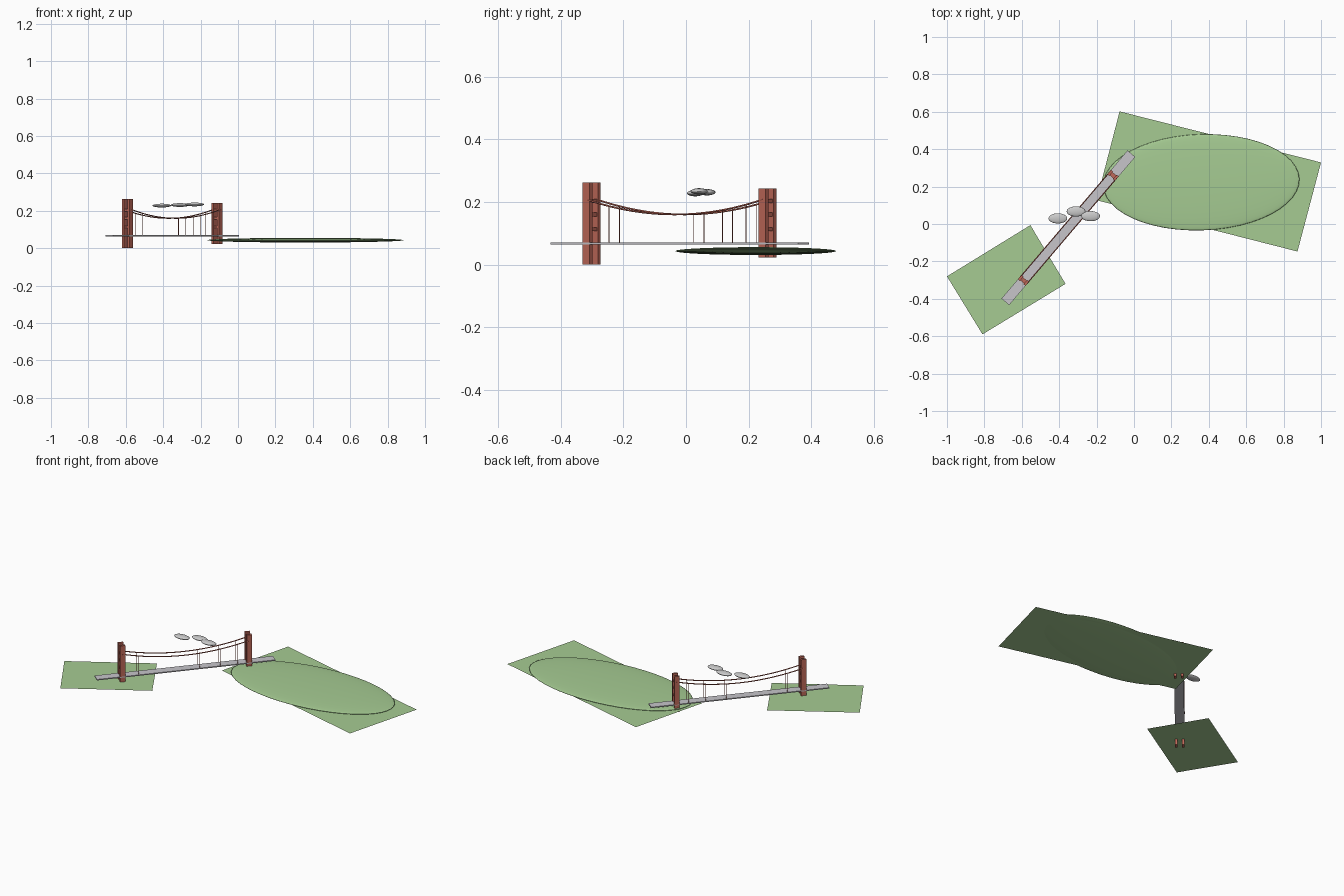
import bpy, math
from mathutils import Matrix, Vector

if "Cube" in bpy.data.objects:
    bpy.data.objects.remove(bpy.data.objects["Cube"])

def material(name, rgb):
    m = bpy.data.materials.new(name)
    m.diffuse_color = (*rgb, 1)
    m.use_nodes = True
    m.node_tree.nodes["Principled BSDF"].inputs["Base Color"].default_value = m.diffuse_color
    return m

GREEN = material("grass green", (0.38, 0.60, 0.29))
RED = material("bridge red", (0.52, 0.14, 0.10))
GREY = material("road grey", (0.57, 0.56, 0.59))
CLOUD = material("cloud grey", (0.60, 0.60, 0.60))

# Bridge frame: local x runs along the deck, local y across it
ANGLE = math.radians(49.6)
FRAME = Matrix.Translation((-0.351, -0.020, 0)) @ Matrix.Rotation(ANGLE, 4, 'Z')

def add_mesh(name, verts, faces, mat):
    me = bpy.data.meshes.new(name)
    me.from_pydata(verts, [], faces)
    me.materials.append(mat)
    ob = bpy.data.objects.new(name, me)
    bpy.context.collection.objects.link(ob)
    return ob

def bridge_box(name, center, size, mat):
    bpy.ops.mesh.primitive_cube_add(size=1)
    ob = bpy.context.object
    ob.name = name
    ob.data.transform(FRAME @ Matrix.Translation(center) @ Matrix.Diagonal((*size, 1)))
    ob.data.materials.append(mat)
    return ob

def ellipsoid(name, center, radii, turn, mat):
    bpy.ops.mesh.primitive_uv_sphere_add(segments=48, ring_count=24, radius=1)
    ob = bpy.context.object
    ob.name = name
    ob.data.transform(Matrix.Translation(center) @ Matrix.Rotation(turn, 4, 'Z')
                      @ Matrix.Diagonal((*radii, 1)))
    ob.data.materials.append(mat)
    bpy.ops.object.shade_smooth()
    return ob

# Flat land on both shores
LAND_Z = 0.037
add_mesh("near_shore", [(-1, -0.28, LAND_Z), (-0.81, -0.59, LAND_Z),
                        (-0.366, -0.32, LAND_Z), (-0.554, -0.006, LAND_Z)], [(0, 1, 2, 3)], GREEN)
add_mesh("far_shore", [(-0.077, 0.602, LAND_Z), (-0.20, 0.127, LAND_Z),
                       (0.874, -0.147, LAND_Z), (1.0, 0.329, LAND_Z)], [(0, 1, 2, 3)], GREEN)

# Low hill on the far shore
ellipsoid("hill", (0.36, 0.223, 0.043), (0.525, 0.257, 0.0125), math.radians(-1 + 3), GREEN)

# Deck
bridge_box("deck", (0, 0, 0.067), (1.04, 0.054, 0.006), GREY)

# Towers: two legs and three cross beams each
for label, s, low, high in (("near", -0.37, 0.0, 0.262), ("far", 0.368, 0.022, 0.243)):
    for side in (-1, 1):
        bridge_box(f"{label}_tower_leg", (s, side * 0.020, (low + high) / 2),
                   (0.030, 0.014, high - low), RED)
    for z in (0.203, 0.16, 0.113):
        bridge_box(f"{label}_tower_beam", (s, 0, z), (0.022, 0.040, 0.012), RED)

# Main cables and hangers
def cable_z(s):
    return 0.160 + 0.048 * (s / 0.37) ** 2

for side in (-1, 1):
    cu = bpy.data.curves.new("main_cable", 'CURVE')
    cu.dimensions = '3D'
    cu.bevel_depth = 0.003
    cu.bevel_resolution = 1
    cu.use_fill_caps = True
    sp = cu.splines.new('POLY')
    n = 24
    sp.points.add(n)
    for i, p in enumerate(sp.points):
        s = -0.37 + 0.74 * i / n
        p.co = (*(FRAME @ Vector((s, side * 0.025, cable_z(s)))), 1)
    cu.materials.append(RED)
    ob = bpy.data.objects.new("main_cable", cu)
    bpy.context.collection.objects.link(ob)
    for s in (-0.275, 0.08, 0.20, 0.30):
        top = cable_z(s)
        bridge_box("hanger", (s, side * 0.025, (0.067 + top) / 2),
                   (0.002, 0.002, top - 0.067), RED)

# Clouds above the middle of the span
for x, y, z in ((-0.407, 0.030, 0.228), (-0.310, 0.067, 0.231), (-0.232, 0.042, 0.234)):
    ellipsoid("cloud", (x, y, z), (0.050, 0.027, 0.010), 0, CLOUD)
